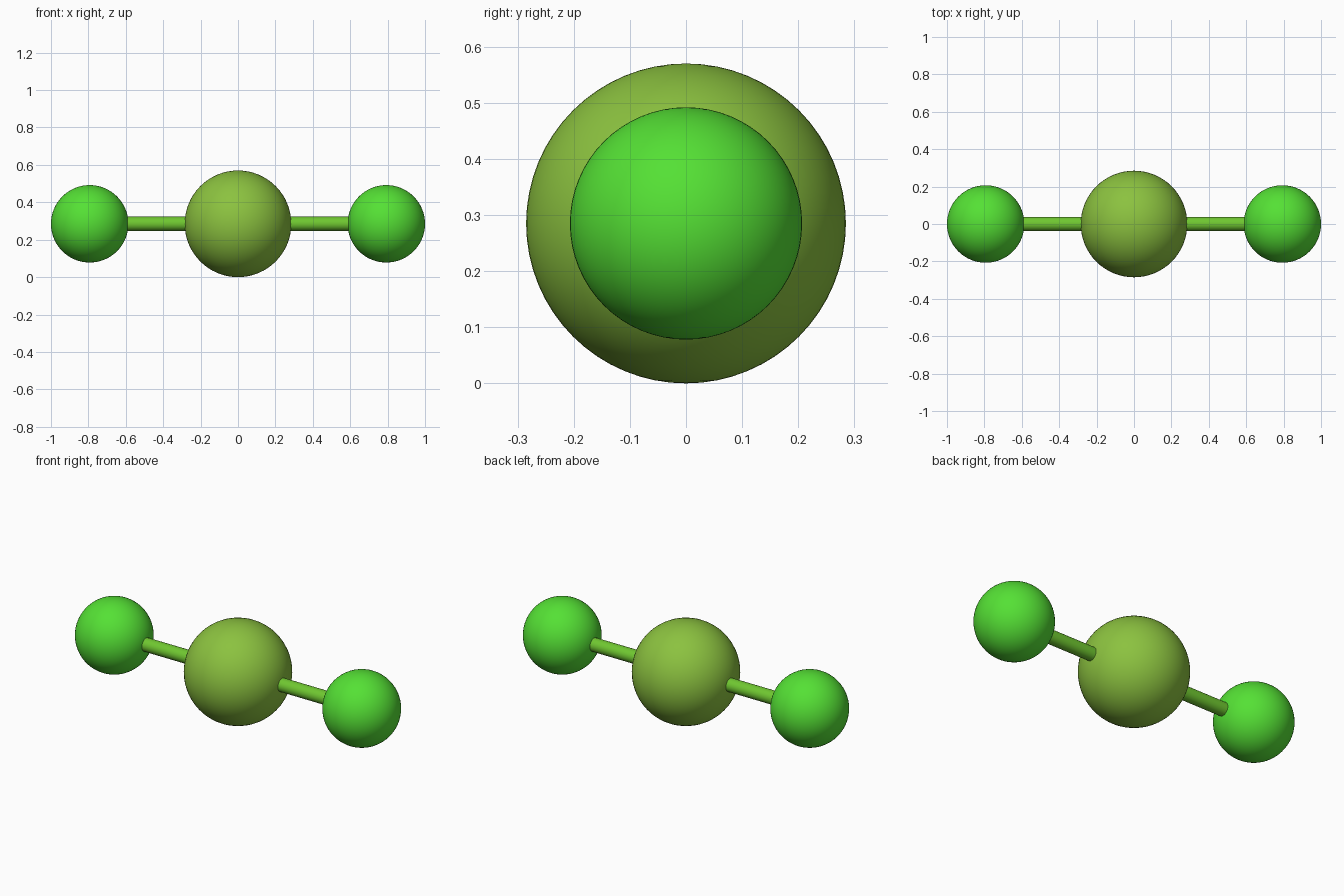
import bpy
import math

if "Cube" in bpy.data.objects:
    bpy.data.objects.remove(bpy.data.objects["Cube"])

Z = 0.285        # height of the molecule axis
X_OUT = 0.793    # distance of the outer atoms from the centre


def material(name, color):
    m = bpy.data.materials.new(name)
    m.diffuse_color = (*color, 1.0)
    m.use_nodes = True
    m.node_tree.nodes["Principled BSDF"].inputs["Base Color"].default_value = m.diffuse_color
    return m


def finish(name, mat):
    ob = bpy.context.object
    ob.name = name
    ob.data.materials.append(mat)
    bpy.ops.object.shade_smooth_by_angle()
    return ob


def atom(name, x, radius, mat):
    bpy.ops.mesh.primitive_uv_sphere_add(segments=64, ring_count=32, radius=radius,
                                         location=(x, 0, Z))
    return finish(name, mat)


def bond(name, x0, x1, mat):
    bpy.ops.mesh.primitive_cylinder_add(vertices=32, radius=0.038, depth=abs(x1 - x0),
                                        location=((x0 + x1) / 2, 0, Z),
                                        rotation=(0, math.pi / 2, 0))
    return finish(name, mat)


olive = material("olive_green", (0.26, 0.54, 0.05))
bright = material("bright_green", (0.09, 0.75, 0.035))
mid = material("mid_green", (0.16, 0.57, 0.03))

# Large central atom
atom("central_atom", 0, 0.285, olive)

# Outer atoms with their connecting bonds
for side, s in (("left", -1), ("right", 1)):
    atom(side + "_atom", s * X_OUT, 0.207, bright)
    bond(side + "_bond", 0, s * X_OUT, mid)
